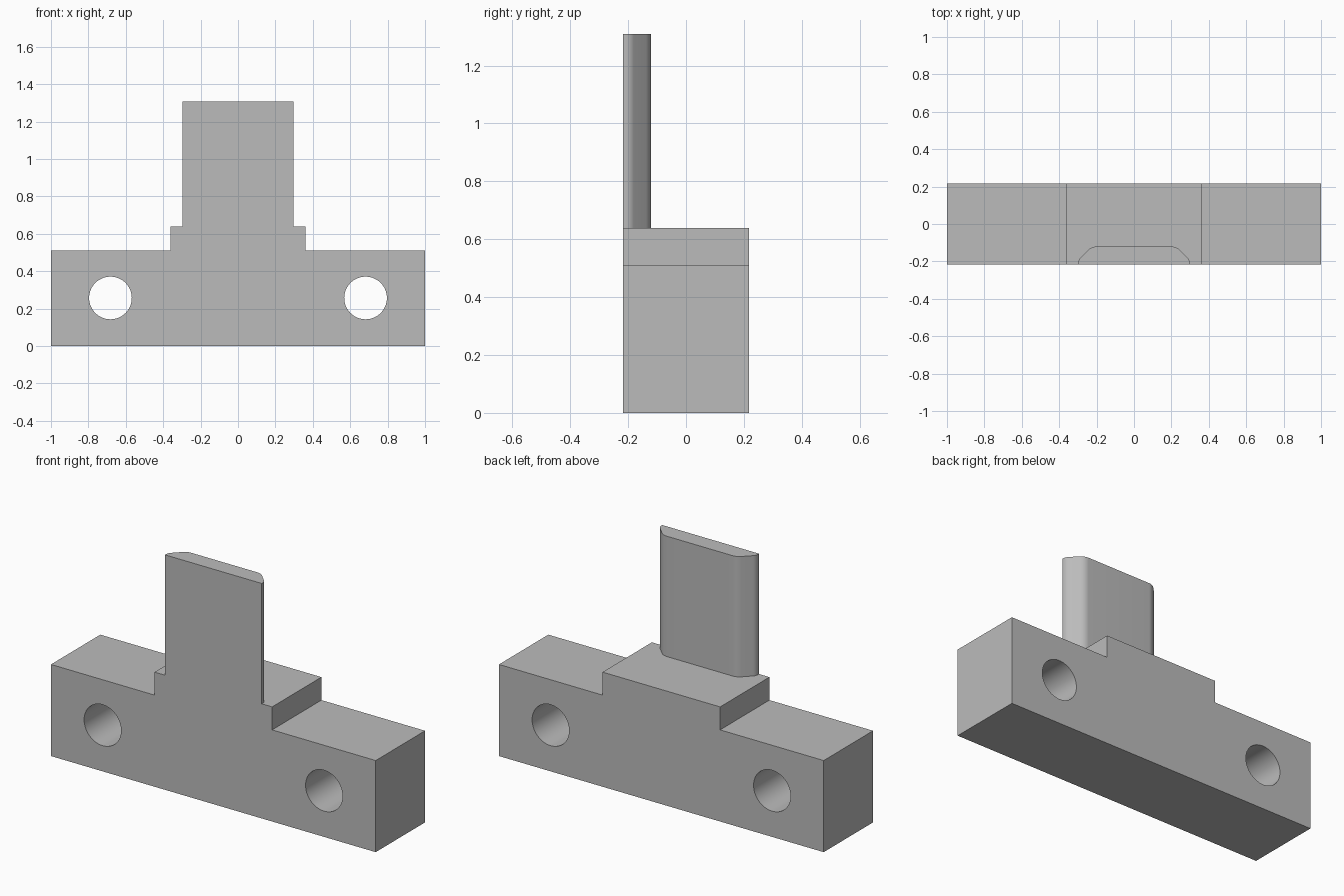
import bpy, bmesh, math
from mathutils import Vector

cube = bpy.data.objects.get("Cube")
if cube:
    bpy.data.objects.remove(cube, do_unlink=True)

FRONT, BACK = -0.217, 0.217
BASE_TOP, STEP_TOP, TONGUE_TOP = 0.51, 0.638, 1.308

grey = bpy.data.materials.new("plain grey")
grey.use_nodes = True
colour = (0.5, 0.5, 0.5, 1)
grey.diffuse_color = colour
grey.node_tree.nodes["Principled BSDF"].inputs["Base Color"].default_value = colour


def prism(name, points, offset):
    """Extrude a planar outline along an offset into a closed solid."""
    bm = bmesh.new()
    face = bm.faces.new([bm.verts.new(p) for p in points])
    extruded = bmesh.ops.extrude_face_region(bm, geom=[face], use_keep_orig=True)
    moved = [v for v in extruded["geom"] if isinstance(v, bmesh.types.BMVert)]
    bmesh.ops.translate(bm, verts=moved, vec=offset)
    bmesh.ops.recalc_face_normals(bm, faces=bm.faces)
    mesh = bpy.data.meshes.new(name)
    bm.to_mesh(mesh)
    bm.free()
    mesh.materials.append(grey)
    obj = bpy.data.objects.new(name, mesh)
    bpy.context.collection.objects.link(obj)
    return obj


def activate(obj):
    bpy.ops.object.select_all(action="DESELECT")
    obj.select_set(True)
    bpy.context.view_layer.objects.active = obj


def fillet(before, corner, after, radius, steps=8):
    """Round one outline corner with a circular arc."""
    a, c, b = Vector(before), Vector(corner), Vector(after)
    u, v = (a - c).normalized(), (b - c).normalized()
    half = u.angle(v) / 2
    centre = c + (u + v).normalized() * radius / math.sin(half)
    start = c + u * radius / math.tan(half) - centre
    end = c + v * radius / math.tan(half) - centre
    sweep = math.pi - 2 * half
    return [centre + (start * math.sin(sweep * (1 - i / steps))
                      + end * math.sin(sweep * i / steps)) / math.sin(sweep)
            for i in range(steps + 1)]


# Base block with the raised middle step
half = [(1, 0), (1, BASE_TOP), (0.362, BASE_TOP), (0.362, STEP_TOP)]
outline = half + [(-x, z) for x, z in reversed(half)]
base = prism("base_block", [(x, FRONT, z) for x, z in outline], (0, BACK - FRONT, 0))

# Two mounting holes through the base
for side in (-1, 1):
    ring = [(side * 0.682 + 0.114 * math.cos(math.tau * i / 64), FRONT - 0.1,
             0.257 + 0.114 * math.sin(math.tau * i / 64)) for i in range(64)]
    cutter = prism("hole_cutter", ring, (0, BACK - FRONT + 0.2, 0))
    cutter.hide_render = True
    hole = base.modifiers.new("mounting_hole", "BOOLEAN")
    hole.operation = "DIFFERENCE"
    hole.solver = "EXACT"
    hole.object = cutter
    activate(base)
    bpy.ops.object.modifier_apply(modifier=hole.name)
    bpy.data.objects.remove(cutter, do_unlink=True)

# Upright tongue, flush with the front, with rounded chamfers behind
rear = -0.121
edge, low, high = (0.298, FRONT), (0.298, -0.192), (0.227, rear)
side = [Vector(edge)] + fillet(edge, low, high, 0.04) + fillet(low, high, (0, rear), 0.06)
section = side + [Vector((-p.x, p.y)) for p in reversed(side)]
tongue = prism("upright_tongue", [(p.x, p.y, STEP_TOP) for p in section],
               (0, 0, TONGUE_TOP - STEP_TOP))

for obj in (base, tongue):
    activate(obj)
    bpy.ops.object.shade_smooth_by_angle(angle=math.radians(30))
